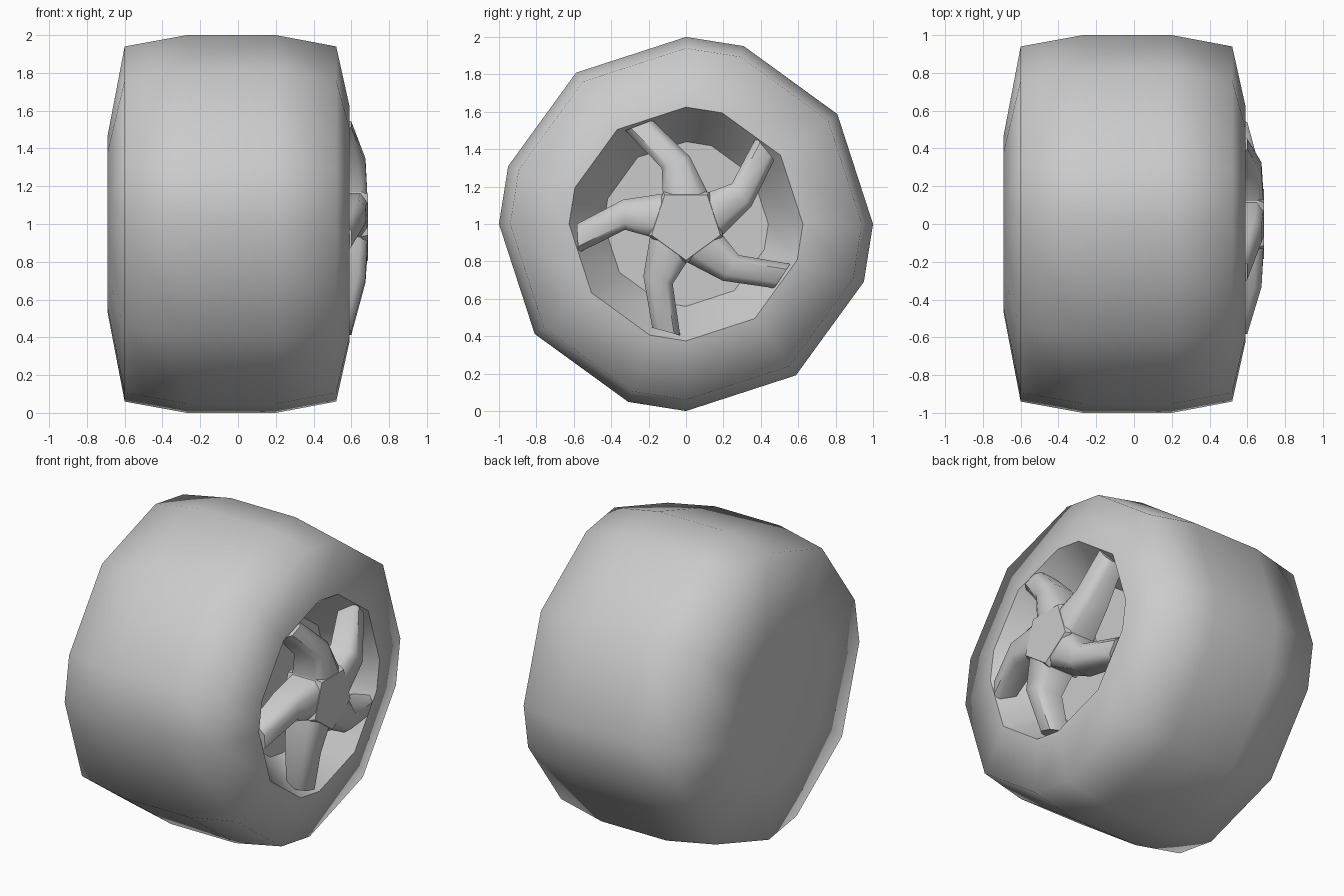
import bpy, bmesh
from math import radians, sin, cos
from mathutils import Matrix, Vector

cube = bpy.data.objects.get("Cube")
if cube:
    bpy.data.objects.remove(cube, do_unlink=True)

grey = bpy.data.materials.new("plain grey")
grey.use_nodes = True
colour = (0.6, 0.6, 0.6, 1)
grey.diffuse_color = colour
grey.node_tree.nodes["Principled BSDF"].inputs["Base Color"].default_value = colour

AXLE = Vector((0, 0, 1))
# Uneven twelve-sided outline shared by tyre and recess
ANGLES = [radians(18 * k) for k in (0, 1, 3, 5, 6, 8, 10, 11, 13, 15, 16, 18)]


def finish(name, bm, smooth_angle):
    """Turn a bmesh centred on the axle into a shaded object."""
    bmesh.ops.translate(bm, verts=bm.verts, vec=AXLE)
    mesh = bpy.data.meshes.new(name)
    bm.to_mesh(mesh)
    bm.free()
    mesh.materials.append(grey)
    obj = bpy.data.objects.new(name, mesh)
    bpy.context.collection.objects.link(obj)
    bpy.ops.object.select_all(action="DESELECT")
    obj.select_set(True)
    bpy.context.view_layer.objects.active = obj
    bpy.ops.object.shade_smooth_by_angle(angle=radians(smooth_angle))
    return obj


def loft(bm, sections, cap_start, cap_end):
    """Skin closed sections with quads and optional end caps."""
    rings = [[bm.verts.new(p) for p in s] for s in sections]
    for a, b in zip(rings, rings[1:]):
        n = len(a)
        for i in range(n):
            j = (i + 1) % n
            bm.faces.new((a[i], a[j], b[j], b[i]))
    if cap_start:
        bm.faces.new(rings[0][::-1])
    if cap_end:
        bm.faces.new(rings[-1])


def ring(x, r):
    # Clockwise seen from +x, reversed to give outward normals
    return [Vector((x, r * sin(a), r * cos(a))) for a in reversed(ANGLES)]


# Tyre with closed inner side and open outer side
bm = bmesh.new()
profile = [(-0.69, 0.47), (-0.6, 0.94), (-0.27, 1.0), (0.2, 1.0), (0.52, 0.94), (0.59, 0.625)]
loft(bm, [ring(x, r) for x, r in profile], True, False)
finish("tyre", bm, 120)

# Sunken rim with flat floor
bm = bmesh.new()
loft(bm, [ring(0.59, 0.625), ring(0.33, 0.44)], False, True)
finish("rim_recess", bm, 40)

# Five-sided hub
HUB_R = 0.21
bm = bmesh.new()
corners = [radians(36 + 72 * i) for i in range(5)]
loft(bm, [[Vector((x, r * sin(a), r * cos(a))) for a in reversed(corners)]
          for x, r in ((0.45, HUB_R), (0.66, HUB_R), (0.688, HUB_R * 0.92))], True, True)
finish("hub", bm, 25)


# Bent spokes growing from the hub edges
def spoke_section(left, right, top, side, bottom):
    l, r = Vector(left), Vector(right)
    outline = [(l, bottom), (l, side), (l.lerp(r, 0.22), top),
               (r.lerp(l, 0.22), top), (r, side), (r, bottom)]
    return [Vector((x, p.x, p.y)) for p, x in outline]


half, flat = HUB_R * sin(radians(36)), HUB_R * cos(radians(36))
stations = [
    ((-half, flat * 0.9), (half, flat * 0.9), 0.685, 0.65, 0.48),
    ((-0.13, 0.3), (0.02, 0.36), 0.675, 0.635, 0.5),
    ((-0.325, 0.5), (-0.18, 0.555), 0.6, 0.565, 0.48),
]
for i in range(5):
    bm = bmesh.new()
    loft(bm, [spoke_section(*s) for s in stations], True, True)
    bmesh.ops.recalc_face_normals(bm, faces=bm.faces)
    bmesh.ops.rotate(bm, verts=bm.verts, cent=(0, 0, 0),
                     matrix=Matrix.Rotation(radians(72 * i), 3, "X"))
    finish(f"spoke_{i + 1}", bm, 50)
